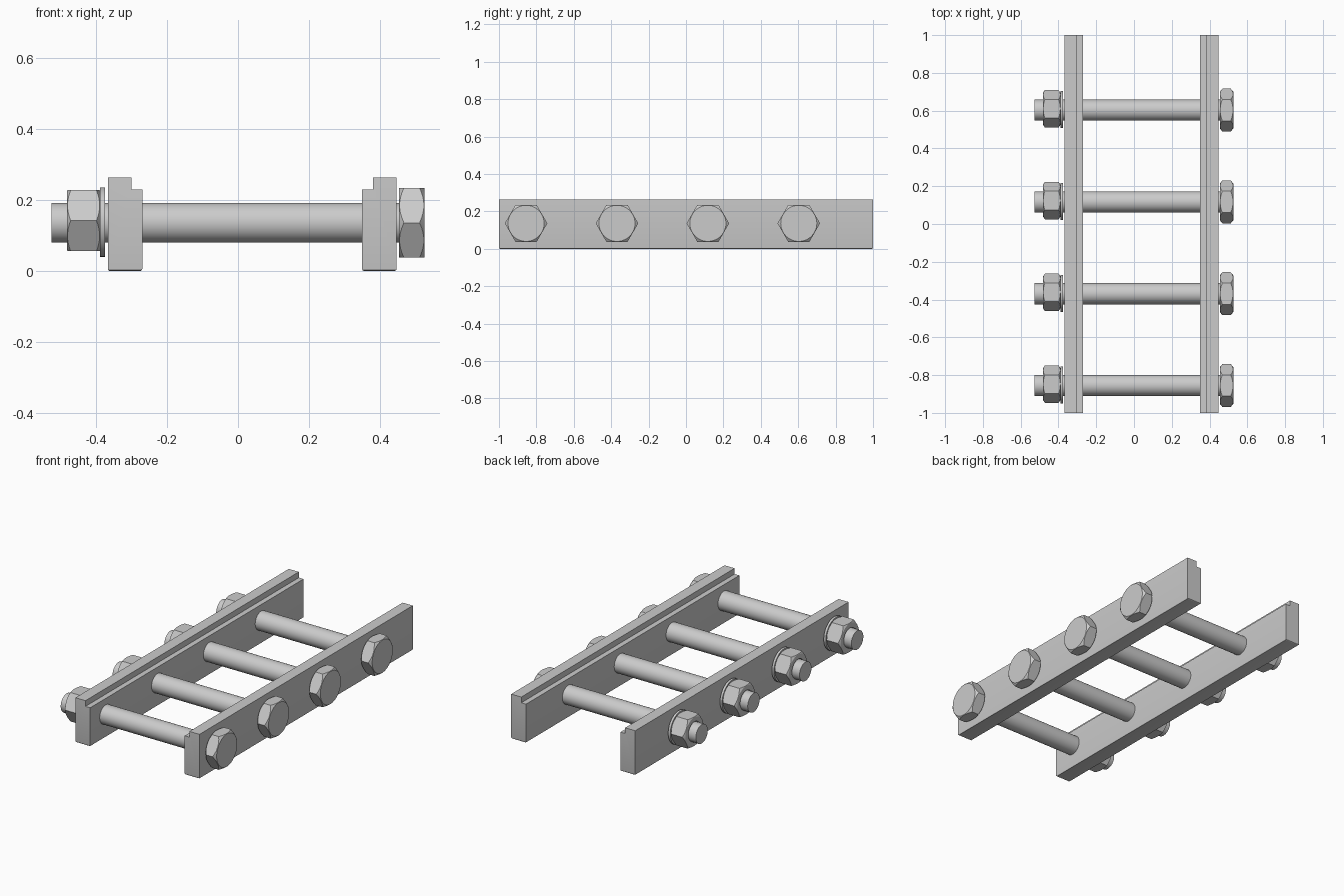
import bpy, bmesh, math

if "Cube" in bpy.data.objects:
    bpy.data.objects.remove(bpy.data.objects["Cube"])


def make_object(name, bm, smooth=True):
    bmesh.ops.remove_doubles(bm, verts=bm.verts, dist=1e-6)
    bmesh.ops.recalc_face_normals(bm, faces=bm.faces)
    mesh = bpy.data.meshes.new(name)
    bm.to_mesh(mesh)
    bm.free()
    if smooth:
        mesh.shade_smooth()
        mesh.set_sharp_from_angle(angle=math.radians(30))
    ob = bpy.data.objects.new(name, mesh)
    bpy.context.collection.objects.link(ob)
    return ob


def lathe(name, profile, n, smooth=True):
    """Turn a closed (x, radius) outline around the x axis."""
    bm = bmesh.new()
    rings = []
    for k in range(n):
        a = 2 * math.pi * k / n
        rings.append([bm.verts.new((x, r * math.cos(a), r * math.sin(a))) for x, r in profile])
    m = len(profile)
    for k in range(n):
        p, q = rings[k], rings[(k + 1) % n]
        for i in range(m):
            j = (i + 1) % m
            if profile[i][1] == 0 and profile[j][1] == 0:
                continue
            bm.faces.new((p[i], p[j], q[j], q[i]))
    return make_object(name, bm, smooth)


def chamfered_hex(name, x0, x1, flat, bore=0.0, cham=0.014):
    """Hexagon block whose corners are turned down at both ends."""
    corner = flat / math.cos(math.pi / 6)
    e, big = 0.01, corner * 1.05
    face_r = flat * 0.98
    hexa = lathe(name, [(x0 - e, 0), (x0 - e, corner), (x1 + e, corner), (x1 + e, 0)], 6, False)
    c = cham * (big - face_r) / (corner - face_r)
    turned = lathe(name + "_cutter",
                   [(x0, bore), (x0, face_r), (x0 + c, big), (x1 - c, big), (x1, face_r), (x1, bore)], 48, False)
    turned.hide_render = True
    mod = hexa.modifiers.new("turned", 'BOOLEAN')
    mod.operation, mod.solver, mod.object = 'INTERSECT', 'EXACT', turned
    dg = bpy.context.evaluated_depsgraph_get()
    mesh = bpy.data.meshes.new_from_object(hexa.evaluated_get(dg))
    hexa.modifiers.clear()
    hexa.data = mesh
    bpy.data.objects.remove(turned)
    mesh.shade_smooth()
    mesh.set_sharp_from_angle(angle=math.radians(20))
    return hexa


# stepped side rails, mirrored about the gap between them
MID = 0.04
OUTLINE = [(0.31, 0), (0.407, 0), (0.407, 0.264), (0.341, 0.264), (0.341, 0.23), (0.31, 0.23)]
for name, s in (("left_rail", -1), ("right_rail", 1)):
    bm = bmesh.new()
    face = bm.faces.new([bm.verts.new((MID + s * x, -1, z)) for x, z in OUTLINE])
    ext = bmesh.ops.extrude_face_region(bm, geom=[face])
    moved = [v for v in ext["geom"] if isinstance(v, bmesh.types.BMVert)]
    bmesh.ops.translate(bm, verts=moved, vec=(0, 2, 0))
    # softened bottom edges
    low = [e for e in bm.edges if all(v.co.z < 1e-5 for v in e.verts)]
    bmesh.ops.bevel(bm, geom=low, offset=0.006, segments=3, profile=0.5, affect='EDGES')
    make_object(name, bm)

# bolt parts, made once around the x axis
rod = lathe("bolt_rod", [(-0.526, 0), (-0.526, 0.056), (0.47, 0.056), (0.47, 0)], 48)
washer = lathe("washer", [(-0.389, 0.06), (-0.389, 0.098), (-0.375, 0.098), (-0.375, 0.06)], 48)
head = chamfered_hex("bolt_head", 0.454, 0.526, 0.0985)
nut = chamfered_hex("nut", -0.482, -0.389, 0.0857, bore=0.057, cham=0.01)

# four evenly spaced bolts; nut and washer sit slightly off centre
parts = ((rod, 0, 0), (head, 0, 0), (washer, 0.002, 0.002), (nut, 0.007, 0.006))
for i in range(4):
    y = -0.855 + 0.486 * i
    for ob, dy, dz in parts:
        if i:
            base = ob.name
            ob = ob.copy()
            ob.name = f"{base}_{i + 1}"
            bpy.context.collection.objects.link(ob)
        ob.location = (0, y + dy, 0.136 + dz)
